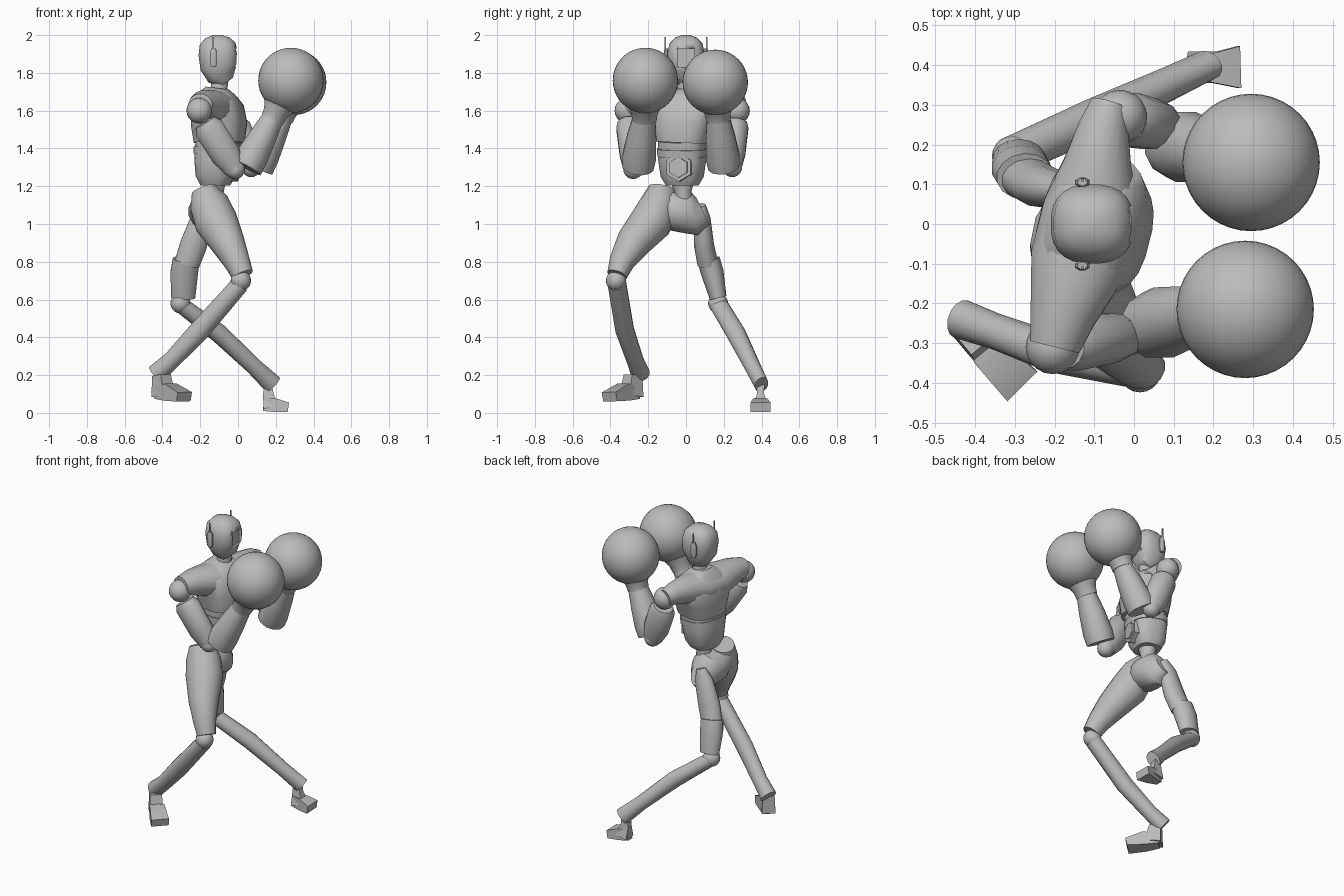
import bpy, bmesh, math
from mathutils import Vector

default = bpy.data.objects.get("Cube")
if default:
    bpy.data.objects.remove(default, do_unlink=True)

grey = bpy.data.materials.new("plain_grey")
grey.use_nodes = True
COLOUR = (.5, .5, .5, 1)
grey.diffuse_color = COLOUR
grey.node_tree.nodes["Principled BSDF"].inputs["Base Color"].default_value = COLOUR

X, Y = Vector((1, 0, 0)), Vector((0, 1, 0))
SHOULDER_LINE = Vector((.24, .97, 0))   # the upper body is turned a little
FACING = Vector((.97, -.24, 0))
RIGHT_FOOT_SIDE = Vector((.77, .64, 0))


def finish(name, bm, angle=40):
    """Turn a bmesh into a smooth-shaded object that keeps sharp edges."""
    bmesh.ops.recalc_face_normals(bm, faces=bm.faces)
    mesh = bpy.data.meshes.new(name)
    bm.to_mesh(mesh)
    bm.free()
    mesh.materials.append(grey)
    obj = bpy.data.objects.new(name, mesh)
    bpy.context.collection.objects.link(obj)
    bpy.ops.object.select_all(action='DESELECT')
    obj.select_set(True)
    bpy.context.view_layer.objects.active = obj
    bpy.ops.object.shade_smooth_by_angle(angle=math.radians(angle))
    return obj


def loft(name, stations, ref=Y, sides=16, power=1.0):
    """Skin oval sections (x, y, z, radius along ref, other radius) along a path."""
    bm = bmesh.new()
    points = [Vector(s[:3]) for s in stations]
    rings = []
    for i, (point, station) in enumerate(zip(points, stations)):
        tangent = (points[min(i + 1, len(points) - 1)] - points[max(i - 1, 0)]).normalized()
        side = (ref - tangent * ref.dot(tangent)).normalized()
        other = tangent.cross(side)
        grow = 1 / math.cos(math.pi / sides) if sides < 8 else 1
        ring = []
        for k in range(sides):
            angle = math.tau * (k + .5) / sides
            c, s = math.cos(angle), math.sin(angle)
            c = math.copysign(abs(c) ** power, c) * station[3] * grow
            s = math.copysign(abs(s) ** power, s) * station[4] * grow
            ring.append(bm.verts.new(point + side * c + other * s))
        rings.append(ring)
    for low, high in zip(rings, rings[1:]):
        for k in range(sides):
            n = (k + 1) % sides
            bm.faces.new((low[k], low[n], high[n], high[k]))
    bm.faces.new(rings[0])
    bm.faces.new(rings[-1])
    return finish(name, bm)


def ball(name, centre, radius, segments=20):
    bm = bmesh.new()
    bmesh.ops.create_uvsphere(bm, u_segments=segments, v_segments=segments // 2, radius=radius)
    bmesh.ops.translate(bm, verts=bm.verts, vec=centre)
    return finish(name, bm)


def box(name, centre, size):
    bm = bmesh.new()
    bmesh.ops.create_cube(bm, size=1)
    bmesh.ops.scale(bm, verts=bm.verts, vec=size)
    bmesh.ops.translate(bm, verts=bm.verts, vec=centre)
    return finish(name, bm)


# Head with a recessed visor
head = loft("head", [
    (-.06, 0, 1.75, .045, .04), (-.085, 0, 1.785, .075, .08),
    (-.1, 0, 1.83, .095, .1), (-.105, 0, 1.9, .1, .105),
    (-.108, 0, 1.955, .088, .095), (-.11, 0, 1.985, .06, .065),
    (-.11, 0, 2, .025, .025)], sides=24, power=.8)
cutter = box("visor_cutter", (.025, 0, 1.88), (.1, .09, .1))
cutter.hide_render = True
cut = head.modifiers.new("visor_recess", 'BOOLEAN')
cut.object = cutter
cut.operation = 'DIFFERENCE'
cut.solver = 'EXACT'
bpy.context.view_layer.objects.active = head
bpy.ops.object.modifier_apply(modifier=cut.name)
bpy.data.objects.remove(cutter, do_unlink=True)

# Ear pods and antennae
for label, sign in (("left", 1), ("right", -1)):
    loft(label + "_ear_pod", [
        (-.13, sign * .105, 1.83, .01, .012), (-.13, sign * .105, 1.85, .013, .02),
        (-.13, sign * .105, 1.91, .013, .02), (-.13, sign * .105, 1.93, .01, .012)], sides=8)
    box(label + "_antenna", (-.13, sign * .11, 1.95), (.008, .006, .08))

loft("neck", [(-.105, 0, 1.66, .06, .06), (-.1, 0, 1.72, .045, .045),
              (-.095, 0, 1.8, .045, .05)])

# Torso
loft("chest", [
    (-.1, -.02, 1.43, .135, .13), (-.1, -.015, 1.53, .162, .143),
    (-.11, -.005, 1.62, .19, .13), (-.115, 0, 1.68, .13, .1),
    (-.11, 0, 1.72, .06, .06)], SHOULDER_LINE, 24, .75)
loft("abdomen", [
    (-.12, -.02, 1.205, .085, .075), (-.12, -.02, 1.25, .112, .1),
    (-.115, -.02, 1.34, .125, .112), (-.105, -.02, 1.44, .125, .115)],
     SHOULDER_LINE, 24, .75)
loft("belt_band", [(-.112, -.02, 1.36, .129, .119), (-.108, -.02, 1.4, .13, .122)],
     SHOULDER_LINE, 24, .75)
loft("shoulder_yoke", [
    (-.2, -.31, 1.63, .065, .06), (-.18, -.23, 1.63, .085, .08),
    (-.14, -.1, 1.61, .125, .1), (-.105, .04, 1.61, .125, .1),
    (-.09, .16, 1.625, .085, .082), (-.075, .25, 1.63, .063, .068),
    (-.06, .3, 1.62, .05, .052)], X, 16)
hub = Vector((-.02, -.035, 1.3))
for name, radius, depth in (("belly_hexagon", .075, .02), ("belly_hexagon_core", .055, .03)):
    ends = (hub - FACING * .06, hub + FACING * depth)
    loft(name, [(*end, radius * .87, radius * .87) for end in ends], SHOULDER_LINE, 6)

# Waist and pelvis
loft("waist", [(-.13, -.01, 1.1, .05, .06), (-.12, -.015, 1.17, .045, .045),
               (-.12, -.02, 1.24, .07, .06)])
loft("pelvis", [
    (-.175, -.17, 1.11, .075, .07),
    (-.155, -.07, 1.07, .11, .105), (-.15, .01, 1.06, .1, .11),
    (-.15, .05, 1.05, .08, .11), (-.15, .09, 1.07, .045, .08)], X, 14)

# Arms, each given by shoulder, elbow, forearm start, wrist and glove centre
ARMS = {
    "right": ((-.215, -.31, 1.6), (-.015, -.28, 1.29), (.045, -.255, 1.3),
              (.19, -.22, 1.57), (.28, -.215, 1.76)),
    "left": ((-.045, .27, 1.6), (.07, .245, 1.3), (.105, .2, 1.3),
             (.235, .17, 1.57), (.295, .155, 1.75)),
}
for label, joints in ARMS.items():
    shoulder, elbow, start, wrist, glove = map(Vector, joints)

    def along(a, b, rows):
        return [(*a.lerp(b, t), r, q) for t, r, q in rows]

    ball(label + "_shoulder_ball", shoulder + X * .01, .068)
    loft(label + "_upper_arm", along(shoulder, elbow, [
        (.2, .06, .06), (.3, .07, .082), (.75, .065, .082), (1, .05, .06)]), sides=12)
    ball(label + "_elbow_ball", elbow, .052)
    loft(label + "_forearm", along(start, wrist, [
        (0, .085, .088), (.2, .092, .088), (.6, .08, .075), (1, .06, .058)]), sides=12)
    loft(label + "_glove_cuff", along(wrist, glove, [
        (-.1, .066, .062), (.1, .07, .068), (.4, .1, .095)]), sides=16)
    ball(label + "_glove", glove, .173, 40)

# Right leg, bent forward
loft("right_thigh", [
    (-.185, -.125, 1.185, .065, .075), (-.155, -.14, 1.11, .105, .1),
    (-.115, -.185, 1.01, .115, .113), (-.055, -.28, .9, .092, .093),
    (-.005, -.34, .8, .07, .068), (.025, -.365, .73, .058, .054)], X, 14)
ball("right_knee", (.015, -.37, .7), .054)
loft("right_shin", [
    (.01, -.365, .68, .05, .048), (-.2, -.325, .44, .05, .055),
    (-.35, -.27, .28, .045, .047), (-.435, -.24, .205, .05, .052)], Y, 14)
loft("right_ankle", [(-.405, -.28, .2, .035, .035), (-.395, -.29, .09, .042, .05)],
     RIGHT_FOOT_SIDE, 4)
loft("right_foot", [
    (-.42, -.265, .105, .035, .03), (-.36, -.33, .11, .045, .045),
    (-.285, -.405, .085, .053, .025)], RIGHT_FOOT_SIDE, 4)

# Left leg, stretched behind
loft("left_thigh", [
    (-.165, .08, 1.1, .03, .025), (-.19, .085, 1.03, .06, .045),
    (-.235, .095, .89, .073, .053), (-.27, .115, .79, .068, .055)], X, 14)
loft("left_knee_guard", [
    (-.275, .12, .81, .072, .06), (-.285, .14, .74, .075, .06),
    (-.29, .17, .61, .065, .045)], X, 14)
ball("left_knee", (-.305, .17, .58), .053)
loft("left_shin", [
    (-.3, .175, .57, .05, .043), (-.1, .265, .42, .052, .05),
    (.08, .35, .25, .043, .044), (.185, .4, .15, .038, .052)], Y, 14)
loft("left_ankle", [(.16, .395, .15, .02, .02), (.16, .395, .1, .018, .028),
                    (.175, .395, .03, .04, .04)], Y, 4)
loft("left_foot", [
    (.135, .392, .045, .022, .035), (.2, .393, .04, .038, .036),
    (.265, .395, .03, .053, .025)], Y, 4)
